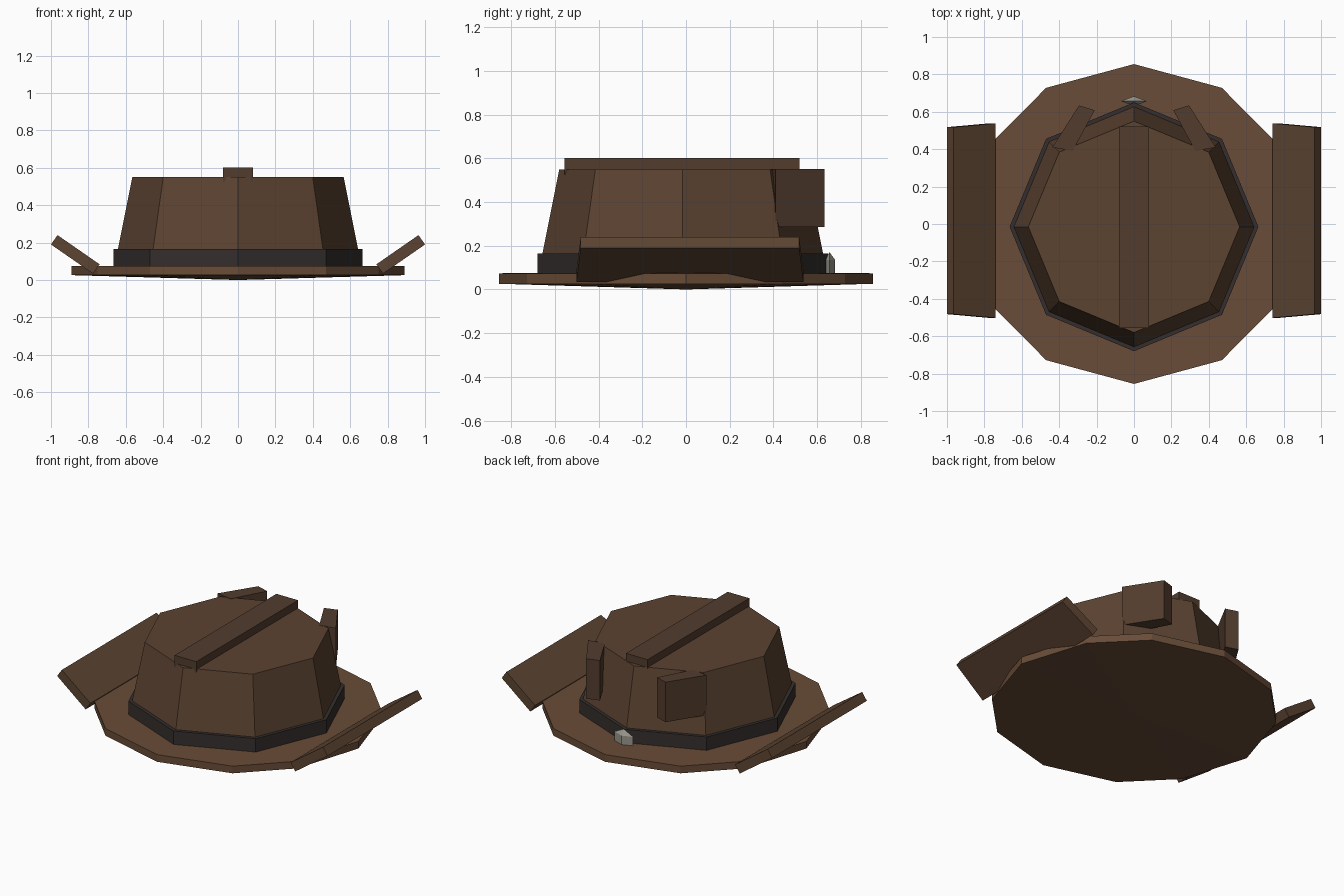
import bpy, bmesh, math
from mathutils import Matrix

if "Cube" in bpy.data.objects:
    bpy.data.objects.remove(bpy.data.objects["Cube"])


def material(name, color):
    m = bpy.data.materials.new(name)
    m.diffuse_color = (*color, 1)
    m.use_nodes = True
    m.node_tree.nodes["Principled BSDF"].inputs["Base Color"].default_value = m.diffuse_color
    return m


BRIM = material("brim_brown", (0.14, 0.072, 0.038))
CROWN = material("crown_brown", (0.105, 0.056, 0.031))
DARK = material("dark_brown", (0.085, 0.046, 0.027))
BLACK = material("band_dark", (0.035, 0.028, 0.026))
METAL = material("buckle_metal", (0.32, 0.31, 0.26))


def finish(name, bm, mat):
    bmesh.ops.recalc_face_normals(bm, faces=bm.faces)
    me = bpy.data.meshes.new(name)
    bm.to_mesh(me)
    bm.free()
    me.materials.append(mat)
    ob = bpy.data.objects.new(name, me)
    bpy.context.collection.objects.link(ob)
    return ob


def prism(name, bottom, top, mat):
    """Solid between two matching outlines of 3D points."""
    bm = bmesh.new()
    a = [bm.verts.new(p) for p in bottom]
    b = [bm.verts.new(p) for p in top]
    n = len(a)
    bm.faces.new(a)
    bm.faces.new(b)
    for i in range(n):
        j = (i + 1) % n
        bm.faces.new((a[i], a[j], b[j], b[i]))
    return finish(name, bm, mat)


def octagon(r, z):
    return [(r * math.cos(i * math.pi / 4), r * math.sin(i * math.pi / 4) - 0.015, z)
            for i in range(8)]


# Brim: twelve-sided disc with slightly domed top and underside
q = [(0.89, 0), (0.75, 0.445), (0.47, 0.728), (0, 0.855)]
half = q + [(-x, y) for x, y in q[2::-1]]
outline = half + [(x, -y) for x, y in half[-2:0:-1]]
brim = prism("brim", [(x, y, 0.026) for x, y in outline],
             [(x, y, 0.074) for x, y in outline], BRIM)
bm = bmesh.new()
bm.from_mesh(brim.data)
caps = [f for f in bm.faces if len(f.verts) == 12]
for f, z in [(f, 0.0 if f.calc_center_median().z < 0.05 else 0.08) for f in caps]:
    v = bmesh.ops.poke(bm, faces=[f])["verts"][0]
    v.co = (0, 0, z)
bm.to_mesh(brim.data)
bm.free()

# Crown and hat band
prism("crown", octagon(0.655, 0.10), octagon(0.565, 0.55), CROWN)
prism("hat_band", octagon(0.665, 0.06), octagon(0.665, 0.165), BLACK)


# Ridge along the crown top
def rect(x, y0, y1, z):
    return [(-x, y0, z), (x, y0, z), (x, y1, z), (-x, y1, z)]


prism("crown_ridge", rect(0.08, -0.555, 0.52, 0.525), rect(0.08, -0.555, 0.52, 0.602), DARK)

for s, side in ((-1, "left"), (1, "right")):
    # Upturned side flap: profile in x-z, a little narrower at the outer edge
    prof = [(0.74, 0.084, 0.52), (0.775, 0.034, 0.52), (1.0, 0.19, 0.5), (0.965, 0.24, 0.5)]
    prism("brim_flap_" + side,
          [(s * x, 0.018 - h, z) for x, z, h in prof],
          [(s * x, 0.018 + h, z) for x, z, h in prof], CROWN)
    # Slanted pinch block on the crown
    foot = [(0.294, 0.634), (0.21, 0.608), (0.328, 0.39), (0.437, 0.41)]
    prism("crown_pinch_" + side,
          [(s * x, y, 0.285) for x, y in foot],
          [(s * x, y, 0.552) for x, y in foot], DARK)

# Faceted buckle
bm = bmesh.new()
bmesh.ops.create_uvsphere(bm, u_segments=4, v_segments=3, radius=1)
bmesh.ops.transform(bm, verts=bm.verts,
                    matrix=Matrix.Translation((0, 0.657, 0.1)) @ Matrix.Diagonal((0.08, 0.03, 0.07, 1)))
finish("buckle", bm, METAL)
